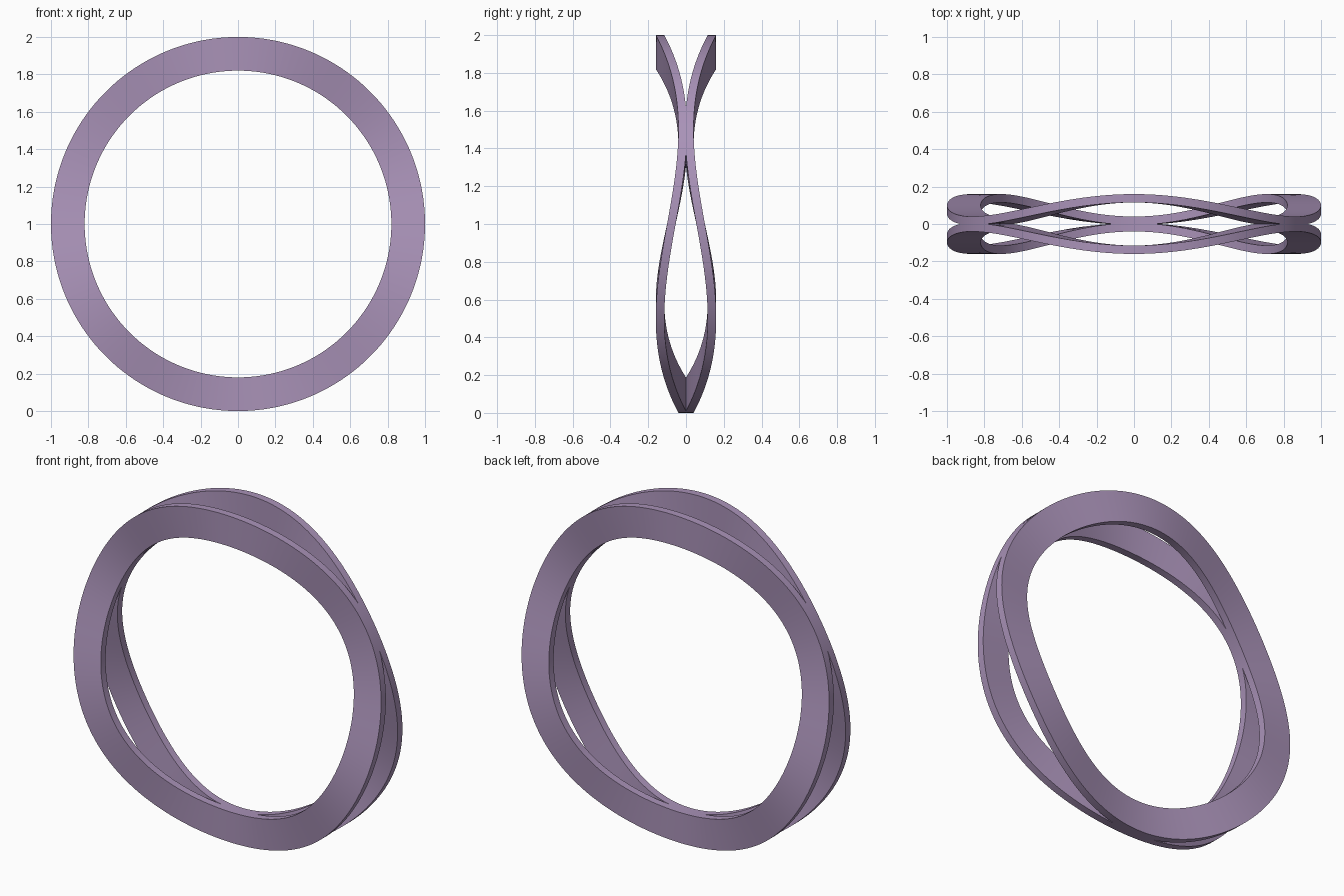
import bpy, bmesh, math

if "Cube" in bpy.data.objects:
    bpy.data.objects.remove(bpy.data.objects["Cube"])

R_OUT, R_IN = 1.0, 0.82     # band radii
THICK = 0.045               # band thickness along y
MID, AMP = 0.055, 0.06      # three-lobed wave of the inner face
SEGS = 180

mat = bpy.data.materials.new("lilac")
mat.diffuse_color = (0.40, 0.29, 0.48, 1)
mat.use_nodes = True
mat.node_tree.nodes["Principled BSDF"].inputs["Base Color"].default_value = mat.diffuse_color


def wavy_ring(name, side):
    """Rectangular band swept round a circle, waving three times in y."""
    bm = bmesh.new()
    loops = []
    for i in range(SEGS):
        a = 2 * math.pi * i / SEGS + math.pi / 2
        y = MID + AMP * math.cos(3 * (a - math.pi / 2))
        section = [(R_IN, y), (R_OUT, y), (R_OUT, y + THICK), (R_IN, y + THICK)]
        loops.append([bm.verts.new((r * math.cos(a), side * d, 1 + r * math.sin(a)))
                      for r, d in section])
    for i in range(SEGS):
        p, q = loops[i], loops[(i + 1) % SEGS]
        for k in range(4):
            n = (k + 1) % 4
            bm.faces.new((p[k], p[n], q[n], q[k]))
    bmesh.ops.recalc_face_normals(bm, faces=bm.faces)
    mesh = bpy.data.meshes.new(name)
    bm.to_mesh(mesh)
    bm.free()
    mesh.materials.append(mat)
    ob = bpy.data.objects.new(name, mesh)
    bpy.context.collection.objects.link(ob)
    bpy.ops.object.select_all(action='DESELECT')
    ob.select_set(True)
    bpy.context.view_layer.objects.active = ob
    bpy.ops.object.shade_smooth_by_angle(angle=math.radians(30))


# Two mirrored bands touching at three places
wavy_ring("front_band", -1)
wavy_ring("back_band", 1)
